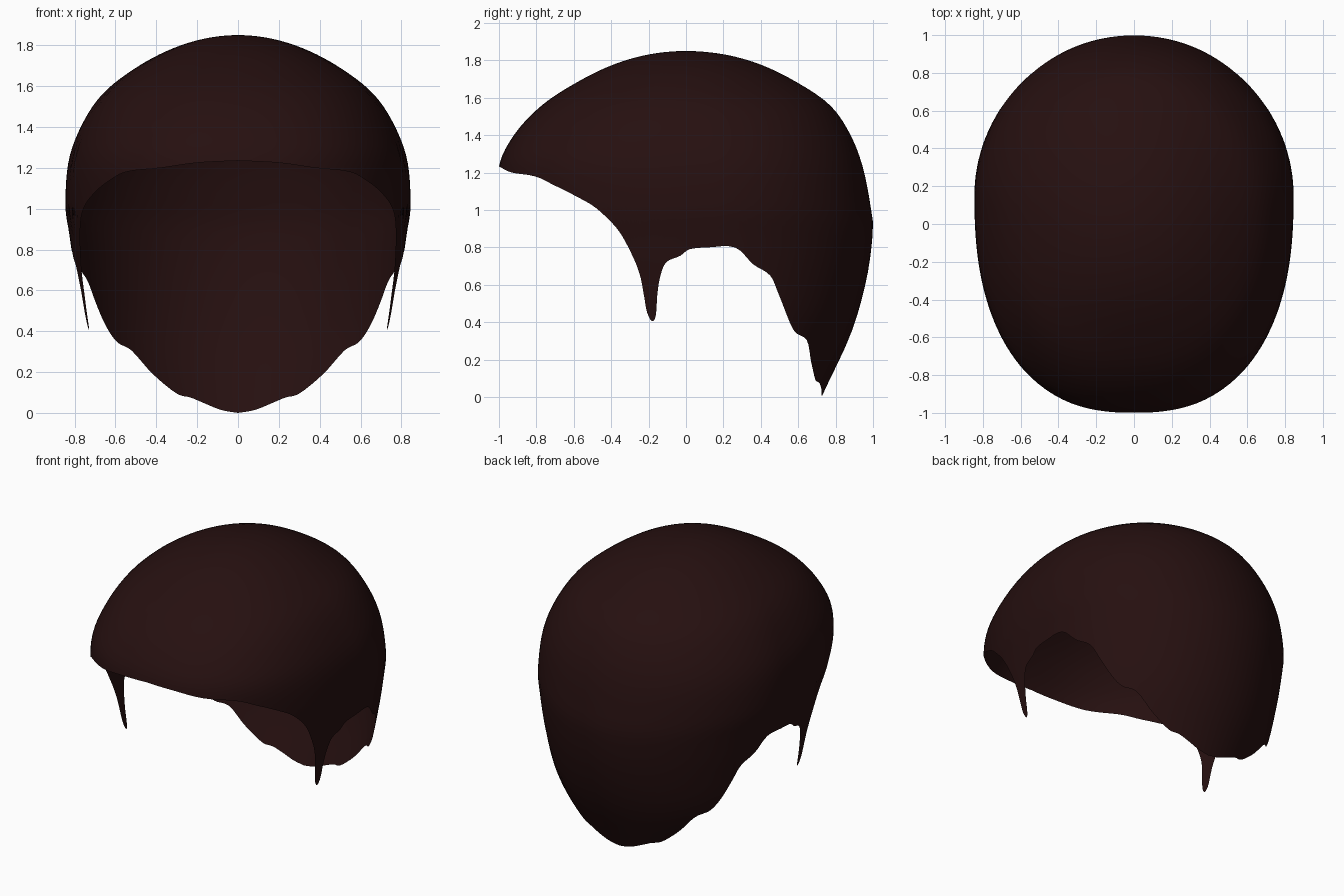
import bpy, bmesh, math

if "Cube" in bpy.data.objects:
    bpy.data.objects.remove(bpy.data.objects["Cube"])

TOP = 1.85
ROWS, SUB = 40, 4

# Dome sections: height, half width, front y, back y, y of the widest point
SECTIONS = [
    (1.85, 0.0, 0.0, 0.0, 0.0), (1.81, .25, -.29, .30, 0.0), (1.69, .50, -.57, .58, .02),
    (1.56, .665, -.77, .77, .06), (1.40, .77, -.92, .88, .10), (1.23, .83, -1.0, .945, .13),
    (1.00, .845, -.985, .99, .15), (.90, .83, -.97, 1.0, .15), (.63, .79, -.90, .965, .15),
    (.335, .73, -.85, .88, .15), (0.0, .57, -.80, .725, .15)]

# Hairline from forehead, round the sideburn and ear, to the nape (x, y, z)
HEM = [
    (0, -1, 1.235), (.2, -.99, 1.225), (.38, -.94, 1.20), (.55, -.81, 1.18), (.64, -.70, 1.13),
    (.70, -.60, 1.08), (.74, -.47, 1.01), (.76, -.36, .90), (.765, -.29, .77), (.765, -.25, .66),
    (.76, -.232, .55), (.74, -.21, .45), (.74, -.185, .405), (.75, -.165, .44), (.77, -.157, .55),
    (.78, -.14, .64), (.79, -.105, .72), (.80, -.03, .755), (.81, .02, .79), (.81, .12, .80),
    (.80, .26, .80), (.78, .36, .71), (.74, .45, .65), (.71, .50, .55), (.65, .55, .42),
    (.59, .585, .345), (.51, .635, .305), (.41, .66, .19), (.30, .69, .095), (.22, .70, .073),
    (.09, .72, .017), (0, .725, 0)]


def cubic(p0, p1, p2, p3, t):
    """Smooth curve between p1 and p2."""
    return 0.5 * (2 * p1 + (p2 - p0) * t + (2 * p0 - 5 * p1 + 4 * p2 - p3) * t * t
                  + (3 * p1 - p0 - 3 * p2 + p3) * t ** 3)


KEYS = [math.sqrt(TOP - s[0]) for s in SECTIONS]


def slope(i, c):
    a, b = max(i - 1, 0), min(i + 1, len(KEYS) - 1)
    return (SECTIONS[b][c] - SECTIONS[a][c]) / (KEYS[b] - KEYS[a])


def section(s):
    """Section values at depth key s = sqrt(TOP - z)."""
    i = 0
    while i < len(KEYS) - 2 and s > KEYS[i + 1]:
        i += 1
    h = KEYS[i + 1] - KEYS[i]
    t = (s - KEYS[i]) / h
    out = []
    for c in range(1, 5):
        p, q = SECTIONS[i][c], SECTIONS[i + 1][c]
        out.append((2 * t**3 - 3 * t**2 + 1) * p + (t**3 - 2 * t**2 + t) * h * slope(i, c)
                   + (3 * t**2 - 2 * t**3) * q + (t**3 - t**2) * h * slope(i + 1, c))
    return out


def power(s, front):
    return 2.0 + (0.4 * min(s / 0.75, 1) if front else 0.0)


def angle_of(x, y, z):
    s = math.sqrt(TOP - z)
    a, yf, yb, yc = section(s)
    front = y < yc
    b = yc - yf if front else yb - yc
    n = power(s, front) / 2
    v = (abs(y - yc) / b) ** n
    return math.atan2(-v if front else v, (max(x, 0) / a) ** n)


def point(u, s):
    a, yf, yb, yc = section(s)
    front = u < 0
    b = yc - yf if front else yb - yc
    e = 2 / power(s, front)
    v = b * abs(math.sin(u)) ** e
    x = a * max(math.cos(u), 0) ** e
    return (0 if x < 1e-4 else x, yc - v if front else yc + v, TOP - s * s)


# Smooth the hairline, then turn it into columns of (angle, depth)
last = len(HEM) - 1
columns = []
for i in range(last):
    pts = [HEM[max(0, min(last, k))] for k in (i - 1, i, i + 1, i + 2)]
    for k in range(SUB):
        x, y, z = (cubic(*[p[c] for p in pts], k / SUB) for c in range(3))
        z = max(z, 0)
        columns.append((angle_of(x, y, z), math.sqrt(TOP - z)))
columns[0] = (-math.pi / 2, columns[0][1])
columns.append((math.pi / 2, math.sqrt(TOP)))

# Right half of the hair shell, combed from crown to hairline
bm = bmesh.new()
crown = bm.verts.new((0, 0, TOP))
grid = [[bm.verts.new(point(u, s * r / ROWS)) for r in range(1, ROWS + 1)] for u, s in columns]
for left, right in zip(grid, grid[1:]):
    bm.faces.new((crown, left[0], right[0]))
    for r in range(ROWS - 1):
        bm.faces.new((left[r], left[r + 1], right[r + 1], right[r]))
for f in bm.faces:
    f.smooth = True

# Mirror to the left half and weld along the middle
half = bm.verts[:] + bm.edges[:] + bm.faces[:]
bmesh.ops.mirror(bm, geom=half, axis='X', merge_dist=0.0005)
bmesh.ops.remove_doubles(bm, verts=bm.verts[:], dist=0.0005)
bmesh.ops.recalc_face_normals(bm, faces=bm.faces[:])
if sum(f.normal.z * f.calc_area() for f in bm.faces) < 0:
    bmesh.ops.reverse_faces(bm, faces=bm.faces[:])

mesh = bpy.data.meshes.new("hair_cap")
bm.to_mesh(mesh)
bm.free()
hair = bpy.data.objects.new("hair_cap", mesh)
bpy.context.collection.objects.link(hair)

brown = bpy.data.materials.new("very dark brown")
brown.diffuse_color = (0.019, 0.005, 0.005, 1)
brown.use_nodes = True
brown.node_tree.nodes["Principled BSDF"].inputs["Base Color"].default_value = brown.diffuse_color
mesh.materials.append(brown)
